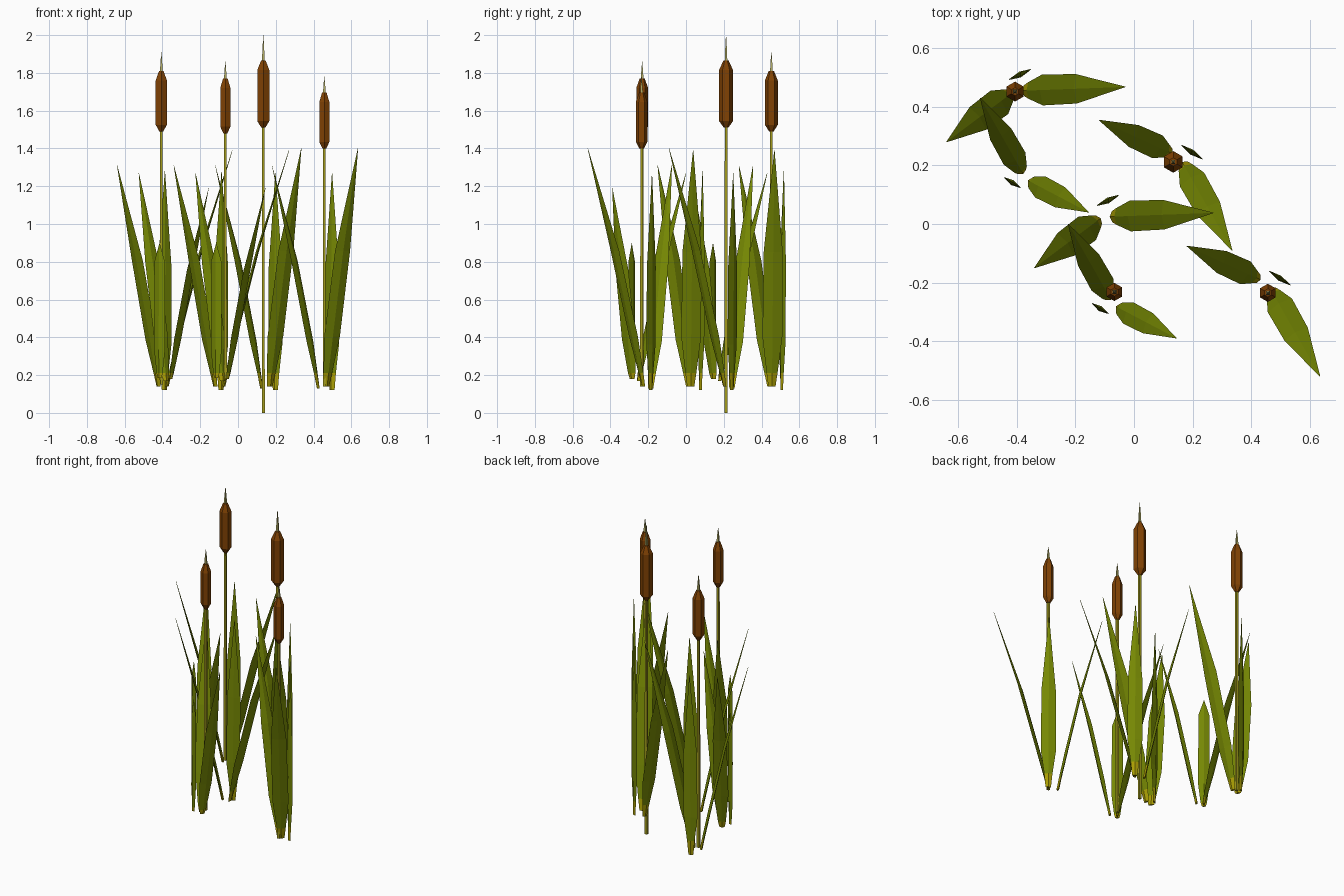
import bpy, math
from mathutils import Vector

if "Cube" in bpy.data.objects:
    bpy.data.objects.remove(bpy.data.objects["Cube"])


def material(name, rgb):
    m = bpy.data.materials.new(name)
    m.diffuse_color = (*rgb, 1)
    m.use_nodes = True
    m.node_tree.nodes["Principled BSDF"].inputs["Base Color"].default_value = m.diffuse_color
    return m


GREEN = material("leaf green", (0.18, 0.245, 0.001))
BASE = material("yellow leaf base", (0.40, 0.34, 0.001))
STEM = material("olive stem", (0.36, 0.33, 0.012))
BROWN = material("seed head brown", (0.22, 0.055, 0.001))
TAN = material("pale spike", (0.45, 0.42, 0.13))


def loft(name, rings, mats):
    """Skin a list of equal-sized rings and cap both ends."""
    n = len(rings[0])
    verts = [p for r in rings for p in r]
    faces = [list(range(n))[::-1], [(len(rings) - 1) * n + k for k in range(n)]]
    for i in range(len(rings) - 1):
        for k in range(n):
            a, b = i * n + k, i * n + (k + 1) % n
            faces.append([a, b, b + n, a + n])
    me = bpy.data.meshes.new(name)
    me.from_pydata(verts, [], faces)
    for m in mats:
        me.materials.append(m)
    ob = bpy.data.objects.new(name, me)
    bpy.context.collection.objects.link(ob)
    return ob


def lathe(name, x, y, profile, mat, sides=6):
    rings = []
    for r, z in profile:
        rings.append([(x + r * math.cos(a), y + r * math.sin(a), z)
                      for a in (math.tau * (k + 0.5) / sides for k in range(sides))])
    return loft(name, rings, [mat])


def leaf(name, base, tip, width, across=None, shoulder=0.57):
    """Leaning blade with a thin diamond section and a yellow foot."""
    base, tip = Vector(base), Vector(tip)
    lean = Vector((tip.x - base.x, tip.y - base.y, 0))
    side = Vector((*across, 0)).normalized() if across else \
        Vector((-lean.y, lean.x, 0)).normalized()
    thick = Vector((side.y, -side.x, 0))
    h = tip.z - base.z
    foot = (0.21 - base.z) / h
    # height fraction, lean fraction, width fraction, half thickness
    rows = [(0, 0, 0.36, 0.008), (foot, foot * 0.8, 0.55, 0.008),
            (0.21, 0.18, 1, 0.009), (shoulder, shoulder * 0.9, 0.96, 0.008),
            (1, 1, 0.02, 0.001)]
    rings = []
    for fz, fl, fw, t in rows:
        c = base + lean * fl + Vector((0, 0, h * fz))
        s = side * (width / 2 * fw)
        rings.append([c + s, c - thick * t, c - s, c + thick * t])
    ob = loft(name, rings, [GREEN, BASE])
    for p in ob.data.polygons:
        if p.center.z < 0.211:
            p.material_index = 1


# Leaf clumps: each blade is repeated once with the same offset
LEAVES = [
    # back left clump
    ((-0.375, 0.455, 0.14), (-0.03, 0.468, 1.39), 0.105, None, 0.57),
    ((-0.39, 0.507, 0.12), (-0.387, 0.518, 1.28), 0.082, (0.9, 0.42), 0.57),
    ((-0.42, 0.445, 0.14), (-0.64, 0.28, 1.31), 0.10, None, 0.57),
    # middle left clump
    ((-0.382, 0.178, 0.17), (-0.525, 0.43, 1.27), 0.085, None, 0.57),
    ((-0.355, 0.145, 0.18), (-0.155, 0.04, 1.19), 0.08, None, 0.57),
    ((-0.415, 0.14, 0.185), (-0.415, 0.143, 0.90), 0.068, (0.85, -0.53), 0.86),
    # right clump
    ((0.125, 0.243, 0.13), (-0.12, 0.355, 1.31), 0.085, None, 0.57),
    ((0.168, 0.205, 0.14), (0.335, -0.09, 1.40), 0.095, None, 0.57),
    ((0.198, 0.243, 0.12), (0.198, 0.25, 1.27), 0.088, (0.83, -0.55), 0.57),
]
for b, t, w, across, sh in LEAVES:
    for i in range(2):
        off = Vector((0.30 * i, -0.43 * i, 0))
        leaf("leaf", Vector(b) + off, Vector(t) + off, w, across, sh)

# Stems with seed heads: x, y, stem foot, head bottom, head top, spike tip, radius
HEADS = [
    (-0.406, 0.452, 0.15, 1.49, 1.81, 1.91, 0.034),
    (-0.067, -0.232, 0.18, 1.48, 1.77, 1.86, 0.031),
    (0.134, 0.212, 0.0, 1.51, 1.865, 2.0, 0.037),
    (0.457, -0.235, 0.14, 1.40, 1.695, 1.78, 0.031),
]
for x, y, z0, z1, z2, z3, r in HEADS:
    lathe("stem", x, y, [(0.011, z0), (0.0095, z1 + 0.02)], STEM, 4)
    lathe("seed_head", x, y, [(0.012, z1), (r, z1 + 0.035), (r, z2 - 0.05),
                              (0.014, z2)], BROWN)
    lathe("spike", x, y, [(0.010, z2 - 0.01), (0.007, z2 + (z3 - z2) * 0.4),
                          (0.0008, z3)], TAN, 4)
